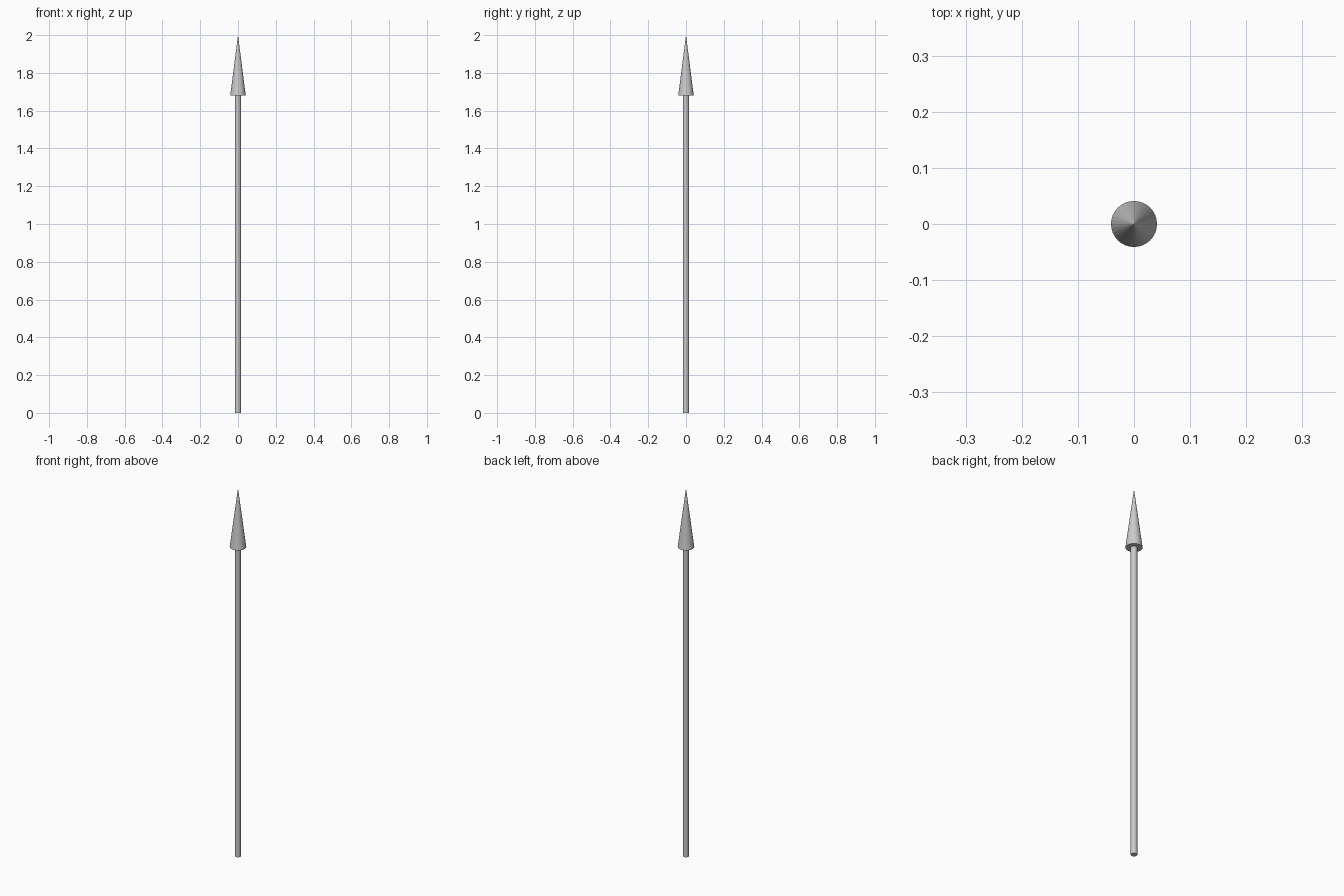
import bpy

if "Cube" in bpy.data.objects:
    bpy.data.objects.remove(bpy.data.objects["Cube"])

SIDES = 32
SHAFT_R, HEAD_R = 0.016, 0.041
HEAD_Z, TOP = 1.68, 2.0


def taper(name, r_bottom, r_top, z0, z1):
    bpy.ops.mesh.primitive_cone_add(vertices=SIDES, radius1=r_bottom, radius2=r_top,
                                    depth=z1 - z0, location=(0, 0, (z0 + z1) / 2))
    bpy.context.object.name = name


# Straight round shaft, ending at the underside of the head
taper("arrow_shaft", SHAFT_R, SHAFT_R, 0, HEAD_Z)

# Pointed conical head with a flat underside
taper("arrow_head", HEAD_R, 0, HEAD_Z, TOP)
